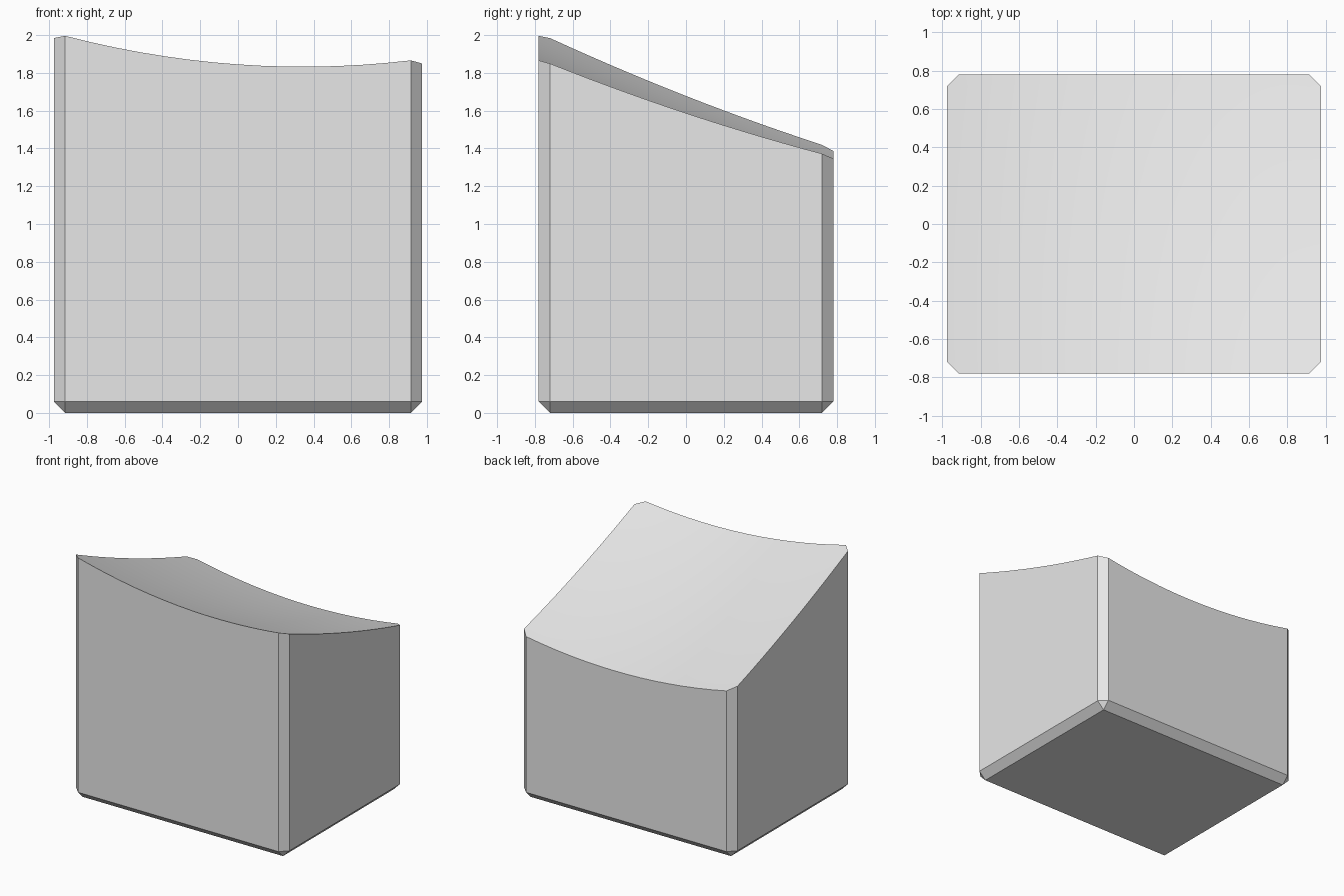
import bpy
import bmesh
from mathutils import Vector

cube = bpy.data.objects.get("Cube")
if cube:
    bpy.data.objects.remove(cube, do_unlink=True)

HALF_X, HALF_Y, CHAMFER = 0.975, 0.78, 0.06
FLAT_TOP = 1.5


def dished_height(x, y):
    """Height of the sloping, gently dished top."""
    return (1.5345 - 0.0465 * x + 0.103 * x * x
            - 0.362 * y + 0.046 * y * y + 0.0313 * x * y)


def top_faces(bm):
    return [f for f in bm.faces if f.normal.z > 0.9]


# Plain grey material
grey = bpy.data.materials.new("light_grey")
grey.use_nodes = True
colour = (0.8, 0.8, 0.8, 1)
grey.diffuse_color = colour
grey.node_tree.nodes["Principled BSDF"].inputs["Base Color"].default_value = colour

# Box resting on the ground
bm = bmesh.new()
bmesh.ops.create_cube(bm, size=1)
for v in bm.verts:
    v.co = Vector((v.co.x * 2 * HALF_X, v.co.y * 2 * HALF_Y, (v.co.z + 0.5) * FLAT_TOP))

# Chamfer the upright and bottom edges, leaving the rim sharp
edges = [e for e in bm.edges if min(v.co.z for v in e.verts) < 0.1]
bmesh.ops.bevel(bm, geom=edges, offset=CHAMFER, segments=1, affect='EDGES')
bm.normal_update()

# Slice only the top into a grid
STEPS = 14
for axis, half in ((0, HALF_X - CHAMFER), (1, HALF_Y - CHAMFER)):
    for i in range(STEPS + 1):
        point, normal = Vector(), Vector()
        point[axis] = half * (2 * i / STEPS - 1)
        normal[axis] = 1
        faces = top_faces(bm)
        geom = {g for f in faces for g in (*f.verts, *f.edges, f)}
        bmesh.ops.bisect_plane(bm, geom=list(geom), dist=1e-5,
                               plane_co=point, plane_no=normal)
        bm.normal_update()

# Push the grid into the dished slope
top = top_faces(bm)
for v in {v for f in top for v in f.verts}:
    v.co.z = dished_height(v.co.x, v.co.y)
bmesh.ops.triangulate(bm, faces=top)
bmesh.ops.recalc_face_normals(bm, faces=bm.faces)

mesh = bpy.data.meshes.new("dished_block")
bm.to_mesh(mesh)
bm.free()
mesh.materials.append(grey)
block = bpy.data.objects.new("dished_block", mesh)
bpy.context.collection.objects.link(block)

# Smooth top, crisp chamfers
bpy.ops.object.select_all(action='DESELECT')
block.select_set(True)
bpy.context.view_layer.objects.active = block
bpy.ops.object.shade_smooth_by_angle(angle=0.35)
